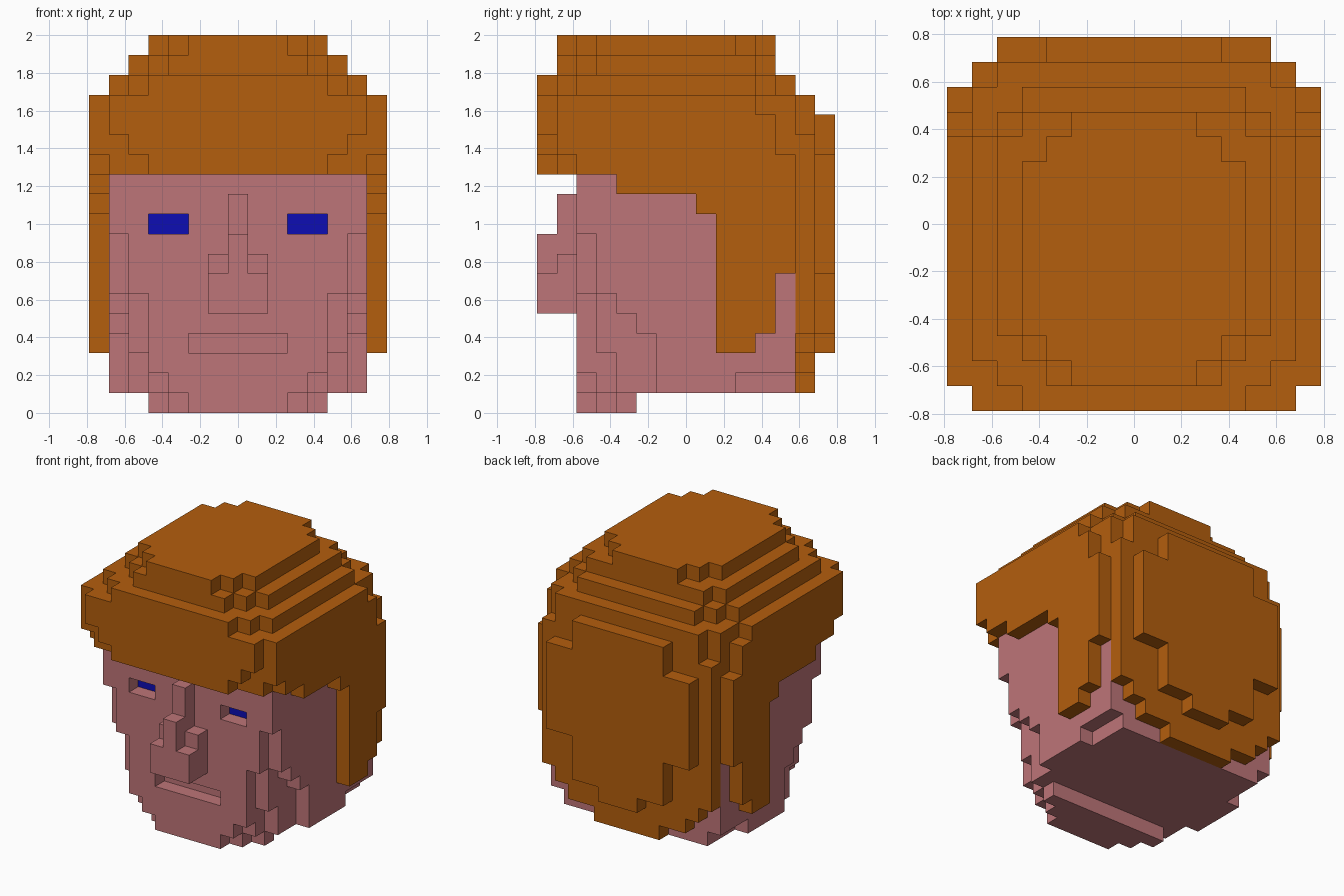
import bpy, bmesh, math

cube = bpy.data.objects.get("Cube")
if cube:
    bpy.data.objects.remove(cube, do_unlink=True)

U = 2 / 19  # edge length of one block


def material(name, rgb):
    m = bpy.data.materials.new(name)
    m.use_nodes = True
    m.diffuse_color = (*rgb, 1)
    m.node_tree.nodes["Principled BSDF"].inputs["Base Color"].default_value = (*rgb, 1)
    return m


def blocks(half, y0, y1, z0, z1, inner=0):
    """Mirrored block cells: inner <= |x| <= half, inclusive y and z ranges."""
    return {(x, y, z) for x in range(-half, half + 1) if abs(x) >= inner
            for y in range(y0, y1 + 1) for z in range(z0, z1 + 1)}


def union(*boxes):
    return set().union(*(blocks(*b) for b in boxes))


# Hair: stepped crown, fringe and body
hair = union(
    (2, -6, 4, 18, 18), (3, -5, 3, 18, 18), (4, -4, 2, 18, 18),
    (3, -6, 4, 17, 17), (4, -5, 4, 17, 17), (5, -4, 3, 17, 17),
    (4, -7, 5, 16, 16), (5, -6, 4, 16, 16), (6, -5, 3, 16, 16),
    (6, -7, 5, 14, 15), (5, -7, 5, 13, 13), (4, -7, 5, 12, 12),
    (6, -6, 5, 12, 13),
)
# Hair: side slabs with sideburns
hair |= union(
    (7, -6, 3, 13, 15, 7), (7, -6, 4, 13, 14, 7), (7, -5, 5, 12, 12, 7),
    (7, -3, 5, 11, 11, 7), (7, 1, 5, 10, 10, 7), (7, 2, 5, 7, 9, 7),
    (7, 2, 4, 4, 6, 7), (7, 2, 3, 3, 3, 7),
)
# Hair: back layer and outer back panel
hair |= union(
    (5, 6, 6, 4, 15), (6, 6, 6, 4, 13), (5, 6, 6, 3, 3),
    (4, 6, 6, 2, 2), (2, 6, 6, 1, 1),
    (5, 7, 7, 7, 12), (3, 7, 7, 4, 14), (1, 7, 7, 3, 3),
)

# Head: core and side layers that step back toward the jaw
head = union(
    (3, -5, 5, 1, 11), (4, -5, 5, 2, 11), (4, -4, 5, 1, 1),
    (5, -5, 5, 6, 11), (5, -4, 5, 3, 5), (5, -3, 5, 1, 2),
    (6, -5, 5, 9, 11), (6, -4, 5, 6, 8), (6, -3, 5, 5, 5),
    (6, -2, 5, 4, 4), (6, -1, 5, 2, 3), (6, -1, 2, 1, 1),
)
# Chin
head |= union((2, -5, -3, 0, 0), (3, -4, -3, 0, 0), (4, -3, -3, 0, 0))
# Mouth slot and eye sockets
head -= blocks(2, -5, -5, 3, 3)
head -= blocks(4, -5, -5, 9, 9, 3)
# Nose
nose = union((0, -6, -6, 5, 10), (0, -7, -7, 5, 8), (1, -6, -6, 5, 7), (1, -7, -7, 5, 6))
head |= nose
# Eyes sit at the back of the sockets
eyes = blocks(4, -4, -4, 9, 9, 3)

head -= hair | eyes
solid = hair | head | eyes


def build(name, cells, mat):
    """Mesh only the outside faces of the cells and merge flat areas."""
    bm = bmesh.new()
    verts = {}

    def vert(p):
        if p not in verts:
            verts[p] = bm.verts.new((p[0] * U / 2, p[1] * U / 2, (p[2] + 1) * U / 2))
        return verts[p]

    for c in sorted(cells):
        for axis in range(3):
            for s in (-1, 1):
                n = list(c)
                n[axis] += s
                if tuple(n) in solid:
                    continue
                a, b = (axis + 1) % 3, (axis + 2) % 3
                ring = []
                for da, db in ((-1, -1), (1, -1), (1, 1), (-1, 1)):
                    p = [2 * v for v in c]
                    p[axis] += s
                    p[a] += da
                    p[b] += db
                    ring.append(vert(tuple(p)))
                bm.faces.new(ring if s > 0 else ring[::-1])
    bmesh.ops.dissolve_limit(bm, angle_limit=math.radians(1),
                             verts=bm.verts[:], edges=bm.edges[:])
    me = bpy.data.meshes.new(name)
    bm.to_mesh(me)
    bm.free()
    me.materials.append(mat)
    ob = bpy.data.objects.new(name, me)
    bpy.context.collection.objects.link(ob)


build("hair", hair, material("orange brown hair", (0.456, 0.112, 0.004)))
build("head", head, material("pink skin", (0.515, 0.178, 0.188)))
build("eyes", eyes, material("blue eyes", (0.004, 0.004, 0.456)))
